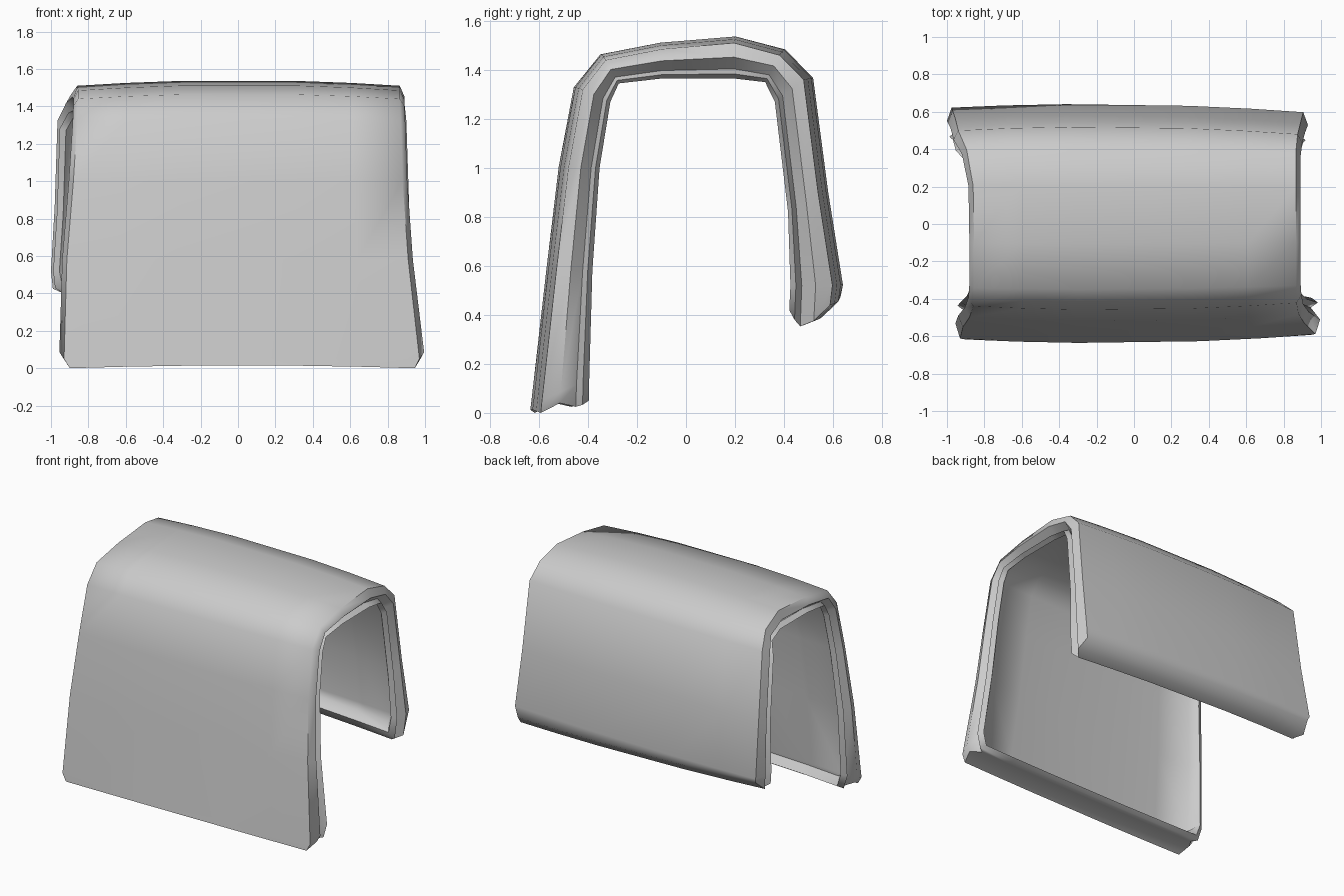
import bpy, bmesh
from mathutils import Vector
from math import radians

cube = bpy.data.objects.get("Cube")
if cube:
    bpy.data.objects.remove(cube)

# Hooped cross-section from the front hem over the top to the rear hem (y, z)
OUTER = [(-.605, 0), (-.6, .05), (-.54, .58), (-.49, 1), (-.43, 1.32), (-.335, 1.44),
         (-.1, 1.485), (.2, 1.51), (.39, 1.46), (.49, 1.36), (.55, .9), (.61, .52), (.6, .36)]
INNER = [(-.405, 0), (-.403, .14), (-.39, .58), (-.36, 1), (-.315, 1.27), (-.28, 1.345),
         (-.1, 1.365), (.2, 1.365), (.33, 1.35), (.37, 1.27), (.425, .82), (.435, .52), (.43, .36)]
# Side edges in x at each station, flared towards the hems
RIGHT = [.97, .995, .935, .905, .895, .89, .89, .89, .89, .9, .915, .93, .915]
LEFT = [-.925, -.955, -.94, -.905, -.885, -.88, -.88, -.885, -.92, -.965, -.98, -1, -.99]
COLUMNS = [-1, -.7, -.35, .35, .7, 1]
# Rim rings: depth through the thickness, then inset at the sides, front hem and rear hem
RIM = [(0, .025, 0, .08), (.4, 0, .04, .015), (.73, .05, .025, -.007),
       (.87, .012, .033, .02), (1, .045, .05, .06), (.62, .09, .08, .1)]
BOW = .03       # outward swell across the width
TAPER = .02     # slight narrowing towards the left end
LAST = len(OUTER) - 1
EDGE = len(COLUMNS) - 1


def point(i, j, depth, side, front, rear):
    """Point on the sheet at station i, column j."""
    v = COLUMNS[j]
    arch = 1 - v * v
    x = (LEFT[i] + RIGHT[i]) / 2 + v * ((RIGHT[i] - LEFT[i]) / 2 - side)
    y, z = Vector(OUTER[i]).lerp(Vector(INNER[i]), depth)
    # the sheet swells outwards between its sides
    a, b = Vector(OUTER[max(i - 1, 0)]), Vector(OUTER[min(i + 1, LAST)])
    along = (b - a).normalized()
    y = (y - along.y * BOW * arch) * (1 - TAPER * v)
    z += along.x * BOW * arch
    # hems: the front one arches, the rear one rises towards the right end
    if i == 0:
        z += front + .012 * arch
    elif i == LAST:
        z += rear + .025 * (1 - v)
    return (x, y, z)


# Outline of the sheet as (station, column) pairs, in order round the border
border = ([(0, j) for j in range(EDGE)] + [(i, EDGE) for i in range(LAST)]
          + [(LAST, j) for j in range(EDGE, 0, -1)] + [(i, 0) for i in range(LAST, 0, -1)])

bm = bmesh.new()


def skin(ring):
    """Full sheet whose border follows a rim ring; returns its border."""
    grid = {(i, j): bm.verts.new(point(i, j, *ring))
            for i in range(LAST + 1) for j in range(EDGE + 1)}
    for i in range(LAST):
        for j in range(EDGE):
            bm.faces.new([grid[i, j], grid[i, j + 1], grid[i + 1, j + 1], grid[i + 1, j]])
    return [grid[c] for c in border]


# Outer skin, grooved rim rings and the lining recessed behind the inner lip
loops = [skin(RIM[0])]
for ring in RIM[1:-1]:
    loops.append([bm.verts.new(point(*c, *ring)) for c in border])
loops.append(skin(RIM[-1]))
for a, b in zip(loops, loops[1:]):
    for k in range(len(border)):
        n = (k + 1) % len(border)
        bm.faces.new([a[k], a[n], b[n], b[k]])
bmesh.ops.recalc_face_normals(bm, faces=bm.faces[:])

mesh = bpy.data.meshes.new("padded_cover")
bm.to_mesh(mesh)
bm.free()
cover = bpy.data.objects.new("padded_cover", mesh)
bpy.context.collection.objects.link(cover)

# Plain grey material
grey = bpy.data.materials.new("light_grey")
grey.use_nodes = True
colour = (.6, .6, .6, 1)
grey.diffuse_color = colour
grey.node_tree.nodes["Principled BSDF"].inputs["Base Color"].default_value = colour
mesh.materials.append(grey)

bpy.ops.object.select_all(action='DESELECT')
cover.select_set(True)
bpy.context.view_layer.objects.active = cover
bpy.ops.object.shade_smooth_by_angle(angle=radians(60))
